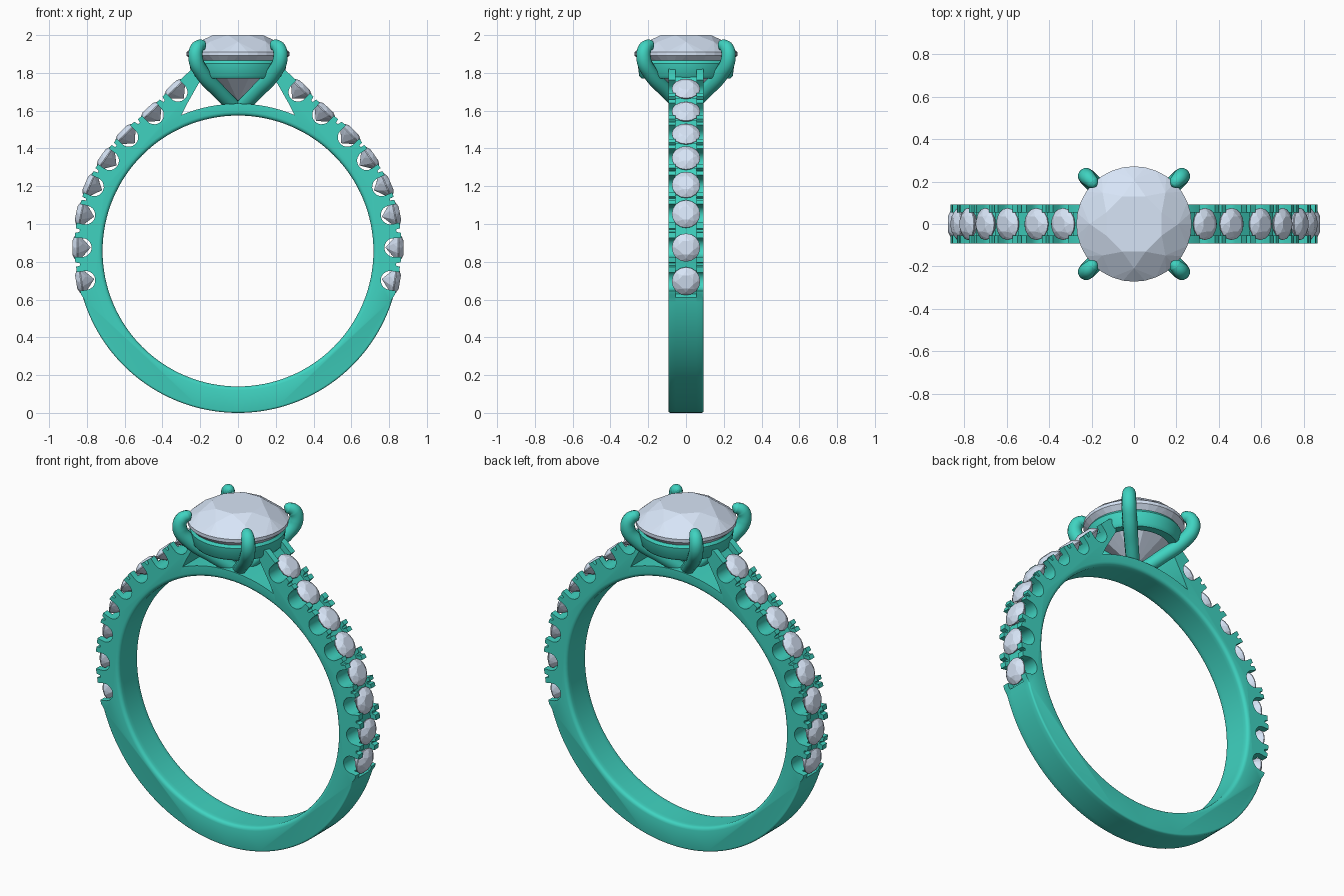
import bpy, bmesh, math
from mathutils import Vector, Matrix

if "Cube" in bpy.data.objects:
    bpy.data.objects.remove(bpy.data.objects["Cube"])

def material(name, col):
    m = bpy.data.materials.new(name)
    m.diffuse_color = col
    m.use_nodes = True
    m.node_tree.nodes["Principled BSDF"].inputs["Base Color"].default_value = m.diffuse_color
    return m

METAL = material("green_metal", (0.05, 0.65, 0.53, 1))
GEM = material("pale_gem", (0.68, 0.78, 0.93, 1))
CZ, R_IN, R_BRIDGE, R_OUT, HALF_W, CHANNEL = 0.857, 0.717, 0.78, 0.857, 0.093, 0.055

def add(name, mesh, mat, smooth=None):
    ob = bpy.data.objects.new(name, mesh)
    bpy.context.collection.objects.link(ob)
    if not mesh.materials:
        mesh.materials.append(mat)
    if smooth:
        bpy.ops.object.select_all(action='DESELECT')
        ob.select_set(True)
        bpy.context.view_layer.objects.active = ob
        bpy.ops.object.shade_smooth_by_angle(angle=math.radians(smooth))
    return ob

def to_mesh(bm, name):
    me = bpy.data.meshes.new(name)
    bm.to_mesh(me)
    bm.free()
    return me

def arc(r, a0, a1, n):
    return [Vector((r * math.cos(math.radians(a0 + (a1 - a0) * i / n)),
                    CZ + r * math.sin(math.radians(a0 + (a1 - a0) * i / n)))) for i in range(n + 1)]

# Stone places along the outer edge of the right shoulder, top to bottom (x, z)
STOPS = [Vector(p) for p in [(0.25, 1.815), (0.345, 1.727), (0.47, 1.607), (0.607, 1.487), (0.713, 1.358),
                             (0.797, 1.213), (0.845, 1.056), (0.865, 0.875), (0.845, 0.695), (0.83, 0.625)]]

def frames():
    for i in range(1, len(STOPS) - 1):
        a, b = STOPS[i - 1], STOPS[i + 1]
        t = ((STOPS[i] - a).normalized() + (b - STOPS[i]).normalized()).normalized()
        yield STOPS[i], t, Vector((-t.y, t.x))   # point, downward tangent, outward normal

def shank_profile(drop, notched):
    """Right half outline; drop lowers the metal between the stones."""
    pts = arc(R_IN, -90, 90, 64) + arc(R_BRIDGE, 90, 67.5, 10)
    pts += [Vector(p) for p in [(0.27, 1.635), (0.205, 1.75), (0.205, 1.83)]]
    fr = list(frames())
    pts.append(STOPS[0] - fr[0][2] * drop)
    for k, (p, t, n) in enumerate(fr):
        pts.append(p - t * 0.05 - n * drop)
        for j in range(11):
            a = math.pi * j / 10
            pts.append(p - t * 0.05 * math.cos(a) - n * (0.04 + 0.05 * math.sin(a)))
        pts.append(p + t * 0.05 - n * drop)
        if notched and k < len(fr) - 1:     # split between neighbouring claws
            q, s, m = fr[k + 1]
            a, b = p + t * 0.05, q - s * 0.05
            n2 = (n + m).normalized()
            for f, d in ((0.36, 0), (0.42, 0.022), (0.58, 0.022), (0.64, 0)):
                pts.append(a.lerp(b, f) - n2 * d)
    pts.append(STOPS[-1] - fr[-1][2] * drop)
    return pts + arc(R_OUT, -16.6, -90, 40)

def shank_slab(name, pts, y0, y1, rounded):
    bm = bmesh.new()
    f = bm.faces.new([bm.verts.new((max(p.x, 0) if p.x > 1e-5 else 0, y0, p.y)) for p in pts])
    ext = bmesh.ops.extrude_face_region(bm, geom=[f])
    bmesh.ops.translate(bm, verts=[v for v in ext['geom'] if isinstance(v, bmesh.types.BMVert)],
                        vec=(0, y1 - y0, 0))
    bmesh.ops.recalc_face_normals(bm, faces=bm.faces)
    bmesh.ops.delete(bm, geom=[g for g in bm.faces if all(v.co.x < 1e-4 for v in g.verts)],
                     context='FACES_ONLY')
    if rounded:
        def rim(r):
            def on(v):
                return abs(v.co.y - y1) < 1e-5 and abs(math.hypot(v.co.x, v.co.z - CZ) - r) < 1e-4
            return [e for e in bm.edges if all(on(v) for v in e.verts)
                    and (r < 0.8 or max(v.co.z for v in e.verts) < 0.63)]
        for r, w in ((R_IN, 0.02), (R_OUT, 0.01)):
            bmesh.ops.bevel(bm, geom=rim(r), offset=w, segments=3, profile=0.5, affect='EDGES')
    ob = add(name, to_mesh(bm, name), METAL, 35)
    mod = ob.modifiers.new("mirror", 'MIRROR')
    mod.use_axis = (True, rounded, False)
    mod.merge_threshold = 0.0001

# Shank: outer rails carry the claws, the core is lower to leave a channel for the stones
shank_slab("shank_rails", shank_profile(0, True), CHANNEL, HALF_W, True)
shank_slab("shank_core", shank_profile(0.035, False), -CHANNEL, CHANNEL, False)

# Round brilliant cut, unit radius, girdle at the origin
def gem_mesh(name, n):
    bm = bmesh.new()
    for count, r, z, off in ((8, 0.52, 0.333, 0.5), (8, 0.77, 0.2, 0), (n, 1, 0, 0),
                             (n, 1, -0.07, 0), (8, 0.69, -0.39, 0.5), (1, 0, -0.96, 0)):
        for i in range(count):
            a = 2 * math.pi * (i + off) / count
            bm.verts.new((r * math.cos(a), r * math.sin(a), z))
    bmesh.ops.convex_hull(bm, input=bm.verts)
    bmesh.ops.dissolve_limit(bm, angle_limit=0.01, verts=bm.verts, edges=bm.edges)
    bmesh.ops.recalc_face_normals(bm, faces=bm.faces)
    return to_mesh(bm, name)

center = add("center_stone", gem_mesh("center_stone", 32), GEM)
center.matrix_world = Matrix.Translation((0, 0, 1.91)) @ Matrix.Scale(0.272, 4)

# Side stones on both shoulders
small = gem_mesh("side_stone", 16)
for side in (1, -1):
    for i, (p, t, n) in enumerate(frames()):
        pos = p - n * 0.013
        normal = Vector((side * n.x, 0, n.y))
        ob = add(f"side_stone_{'right' if side > 0 else 'left'}_{i + 1}", small, GEM)
        rot = Vector((0, 0, 1)).rotation_difference(normal).to_matrix().to_4x4()
        ob.matrix_world = Matrix.Translation((side * pos.x, 0, pos.y)) @ rot @ Matrix.Scale(0.075, 4)

# Collar under the center stone
bm = bmesh.new()
sect = [(0.19, 1.77), (0.235, 1.77), (0.248, 1.785), (0.256, 1.85), (0.246, 1.865), (0.2, 1.865)]
N = 64
rings = [[bm.verts.new((r * math.cos(2 * math.pi * i / N), r * math.sin(2 * math.pi * i / N), z))
          for r, z in sect] for i in range(N)]
for i in range(N):
    a, b = rings[i], rings[(i + 1) % N]
    for j in range(len(sect)):
        k = (j + 1) % len(sect)
        bm.faces.new((a[j], b[j], b[k], a[k]))
bmesh.ops.recalc_face_normals(bm, faces=bm.faces)
add("collar", to_mesh(bm, "collar"), METAL, 40)

# Four claws rising in a V from the bridge, with rounded tips
cu = bpy.data.curves.new("claw", 'CURVE')
cu.dimensions = '3D'
cu.bevel_depth = 0.04
cu.bevel_resolution = 4
cu.use_fill_caps = True
path = [(0.015, 1.615), (0.1, 1.70), (0.19, 1.80), (0.224, 1.875), (0.217, 1.93), (0.192, 1.95),
        (0.183, 1.954), (0.178, 1.955)]
sp = cu.splines.new('BEZIER')
sp.bezier_points.add(len(path) - 1)
for bp, (d, z), r in zip(sp.bezier_points, path, (0.9, 0.95, 1, 1, 0.92, 0.75, 0.5, 0.15)):
    bp.co = (d * math.sqrt(2), 0, z)
    bp.radius = r
    bp.handle_left_type = bp.handle_right_type = 'AUTO'
tmp = bpy.data.objects.new("claw_path", cu)
bpy.context.collection.objects.link(tmp)
dg = bpy.context.evaluated_depsgraph_get()
claw = bpy.data.meshes.new_from_object(tmp.evaluated_get(dg))
bpy.data.objects.remove(tmp)
for i in range(4):
    ob = add(f"claw_{i + 1}", claw, METAL, 60 if i == 0 else None)
    ob.rotation_euler.z = math.radians(45 + 90 * i)
